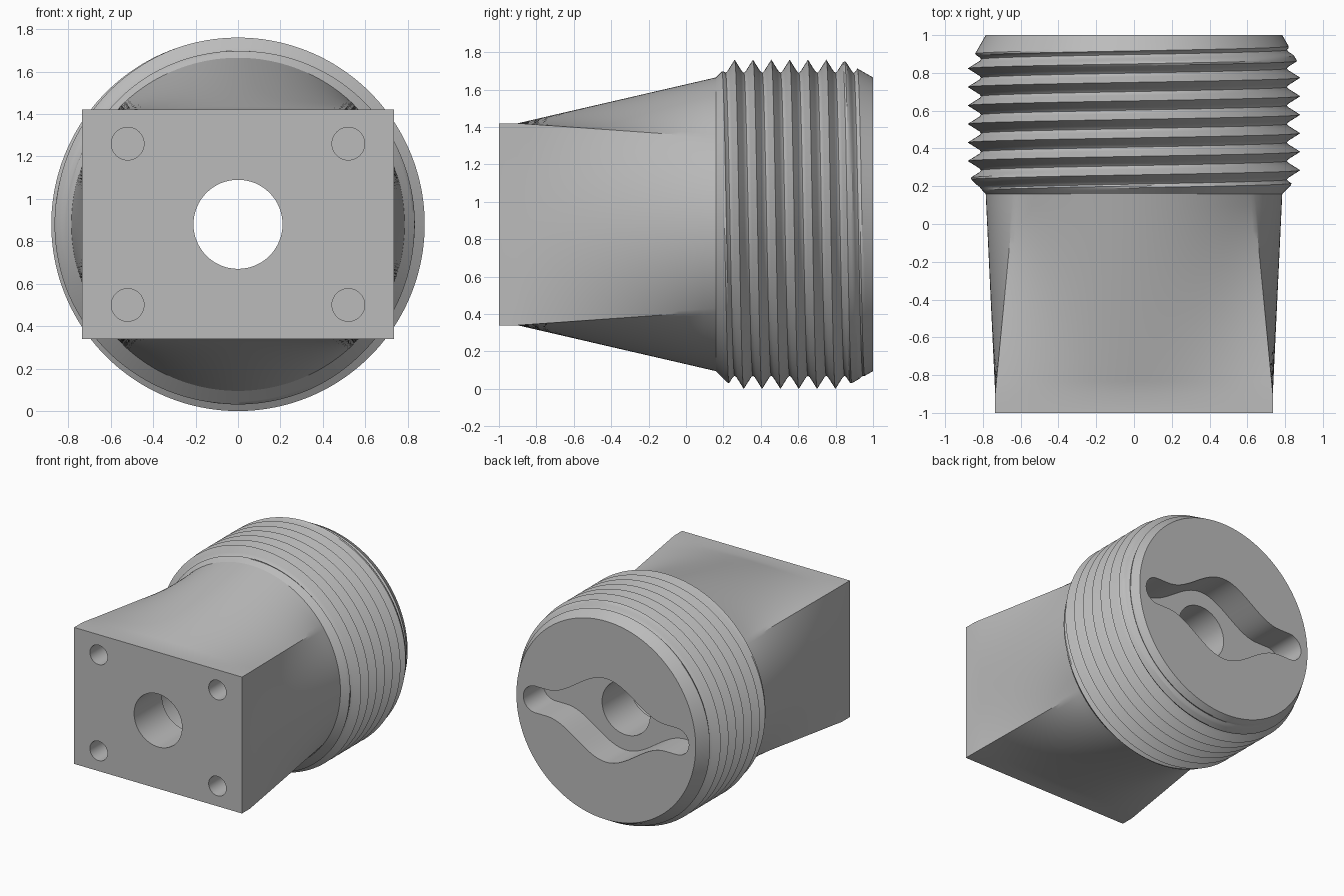
import bpy, bmesh, math
from math import pi, cos, sin

if "Cube" in bpy.data.objects:
    bpy.data.objects.remove(bpy.data.objects["Cube"])

CZ = 0.88                    # height of the main axis
HALF_W, HALF_H = 0.735, 0.54  # rectangular flange
NECK_Y, NECK_R = 0.16, 0.785  # where the loft meets the thread
PITCH, SUB = 0.098, 10
ROOT, CREST = 0.81, 0.88

grey = bpy.data.materials.new("plain_grey")
grey.use_nodes = True
colour = (0.5, 0.5, 0.5, 1)
grey.diffuse_color = colour
grey.node_tree.nodes["Principled BSDF"].inputs["Base Color"].default_value = colour


def make_object(name, bm):
    bmesh.ops.recalc_face_normals(bm, faces=bm.faces)
    mesh = bpy.data.meshes.new(name)
    bm.to_mesh(mesh)
    bm.free()
    mesh.materials.append(grey)
    obj = bpy.data.objects.new(name, mesh)
    bpy.context.collection.objects.link(obj)
    return obj


def rect_radius(a):
    return min(HALF_W / max(abs(cos(a)), 1e-6), HALF_H / max(abs(sin(a)), 1e-6))


def column(a):
    """Radius and y along the body at one angle: flange, loft, then helical thread."""
    rect = rect_radius(a)
    pts = [(rect, -1.0)]
    for i in range(17):
        t = i / 16
        pts.append((rect + (NECK_R - rect) * t, -0.9 + (NECK_Y + 0.9) * t))
    phase = 0.26 + PITCH * (pi / 2 - a) / (2 * pi)
    for i in range(-3 * SUB, 11 * SUB + 1):
        y = phase + i * PITCH / SUB
        off = abs((i + SUB // 2) % SUB - SUB // 2) * PITCH / SUB
        y = min(max(y, NECK_Y), 1.0)
        r = ROOT + (CREST - ROOT) * max(0, 1 - off / 0.044)
        r = min(r, NECK_R + (y - NECK_Y), NECK_R + 0.57 * (1 - y))  # end chamfers
        pts.append((r, y))
    pts.append((NECK_R, 1.0))
    return pts


# Body: columns spaced so that the flange corners are exact
c = math.atan2(HALF_H, HALF_W)
corners = [c, pi - c, pi + c, 2 * pi - c, 2 * pi + c]
angles = [a + (b - a) * i / 56 for a, b in zip(corners, corners[1:]) for i in range(56)]
angles.append(corners[-1])
bm = bmesh.new()
cols = [[bm.verts.new((r * cos(a), y, CZ + r * sin(a))) for r, y in column(a)]
        for a in angles]
for p, q in zip(cols, cols[1:]):
    for j in range(len(p) - 1):
        bm.faces.new((p[j], q[j], q[j + 1], p[j + 1]))
bmesh.ops.remove_doubles(bm, verts=bm.verts, dist=1e-5)
bmesh.ops.holes_fill(bm, edges=[e for e in bm.edges if e.is_boundary], sides=0)
body = make_object("threaded_adapter_body", bm)


def prism(name, outline, y0, y1):
    """Extrude an (x, z) outline along y, about the main axis."""
    bm = bmesh.new()
    face = bm.faces.new([bm.verts.new((x, y0, CZ + z)) for x, z in outline])
    ext = bmesh.ops.extrude_face_region(bm, geom=[face])
    verts = [v for v in ext["geom"] if isinstance(v, bmesh.types.BMVert)]
    bmesh.ops.translate(bm, vec=(0, y1 - y0, 0), verts=verts)
    return make_object(name, bm)


def circle(x, z, r, n=64):
    return [(x + r * cos(2 * pi * i / n), z + r * sin(2 * pi * i / n)) for i in range(n)]


def slot_outline():
    """Long slot with round ends and a swollen middle."""
    end_x, end_r, bulge = 0.62, 0.105, 0.225
    cap = [(end_x + end_r * cos(t), end_r * sin(t))
           for t in [-pi / 2 + pi * i / 16 for i in range(17)]]
    top = []
    for i in range(1, 40):
        x = end_x - 2 * end_x * i / 40
        swell = 0.5 + 0.5 * cos(pi * min(1, abs(x) / 0.52))
        top.append((x, end_r + bulge * swell))
    half = cap + top
    return half + [(-x, -z) for x, z in half]


# Recesses: rear slot, front bore, inner chamber and four screw holes
cutters = [prism("slot_cutter", slot_outline(), 0.75, 1.1),
           prism("bore_cutter", circle(0, 0, 0.21), -1.1, 0.8),
           prism("chamber_cutter", circle(0, 0, 0.27), -0.65, 0.4)]
for sx in (-1, 1):
    for sz in (-1, 1):
        cutters.append(prism("screw_hole_cutter", circle(sx * 0.52, sz * 0.38, 0.077, 40),
                             -1.1, -0.65))

bpy.context.view_layer.objects.active = body
for cutter in cutters:
    cutter.hide_render = True
    mod = body.modifiers.new("cut", 'BOOLEAN')
    mod.operation = 'DIFFERENCE'
    mod.solver = 'EXACT'
    mod.object = cutter
    bpy.ops.object.modifier_apply(modifier=mod.name)
    bpy.data.objects.remove(cutter)

# Smooth curves with crisp edges
for o in bpy.context.selected_objects:
    o.select_set(False)
body.select_set(True)
bpy.ops.object.shade_smooth_by_angle(angle=math.radians(25))
